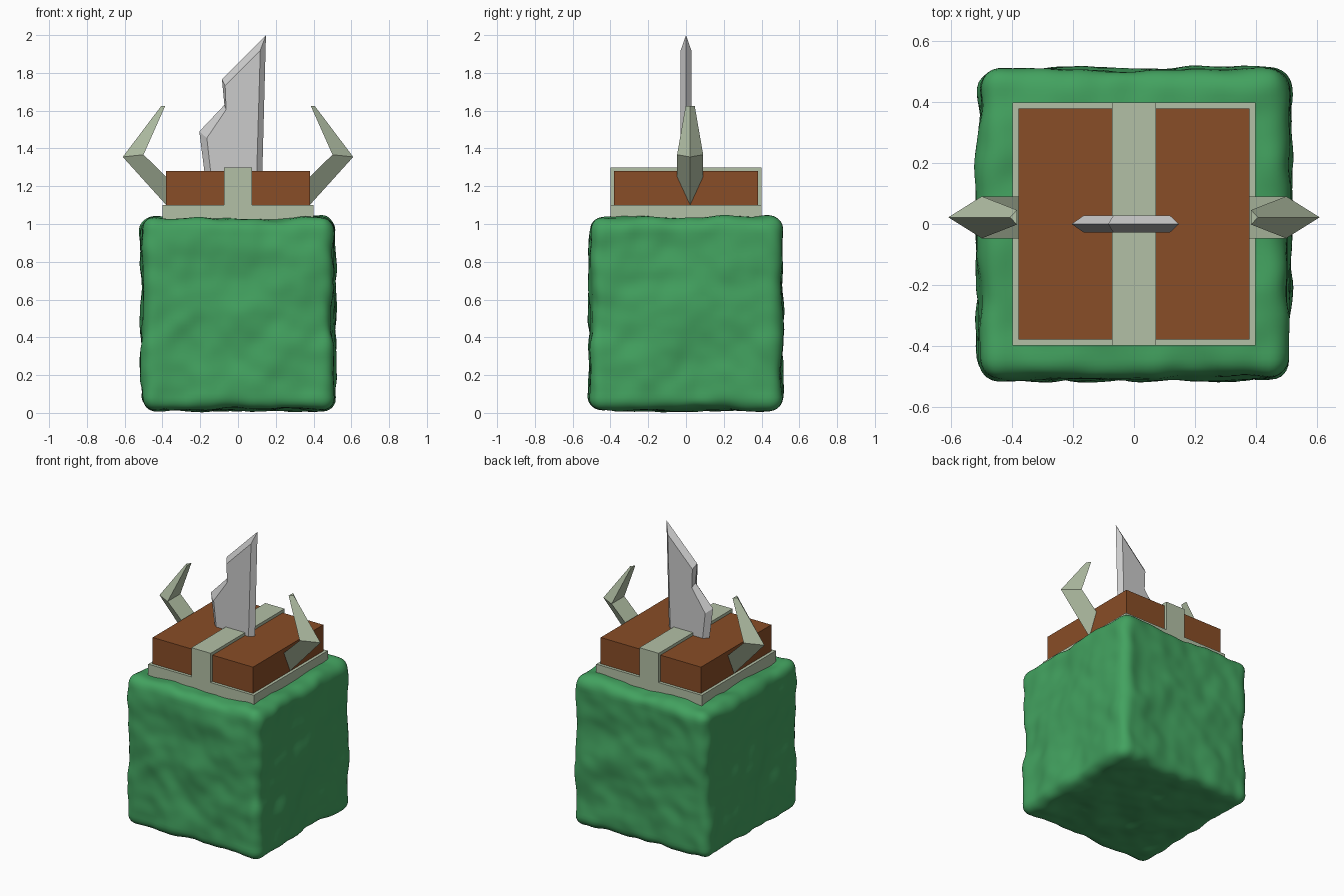
import bpy, bmesh
from mathutils import Vector, noise

if "Cube" in bpy.data.objects:
    bpy.data.objects.remove(bpy.data.objects["Cube"])


def material(name, rgb):
    mat = bpy.data.materials.new(name)
    mat.diffuse_color = (*rgb, 1)
    mat.use_nodes = True
    mat.node_tree.nodes["Principled BSDF"].inputs["Base Color"].default_value = mat.diffuse_color
    return mat


GREEN = material("green", (0.055, 0.36, 0.115))
LEATHER = material("leather", (0.25, 0.075, 0.02))
BONE = material("bone", (0.45, 0.53, 0.38))


def to_object(name, bm, mat=None):
    bmesh.ops.recalc_face_normals(bm, faces=bm.faces)
    mesh = bpy.data.meshes.new(name)
    bm.to_mesh(mesh)
    bm.free()
    obj = bpy.data.objects.new(name, mesh)
    bpy.context.collection.objects.link(obj)
    if mat:
        mesh.materials.append(mat)
    return obj


def box(name, lo, hi, mat):
    bm = bmesh.new()
    bmesh.ops.create_cube(bm, size=1)
    lo, hi = Vector(lo), Vector(hi)
    for v in bm.verts:
        v.co = (lo + hi) / 2 + v.co * (hi - lo)
    return to_object(name, bm, mat)


def loft(name, rings, mat=None):
    """Skin matching rings of points and cap both ends."""
    bm = bmesh.new()
    loops = [[bm.verts.new(p) for p in ring] for ring in rings]
    n = len(loops[0])
    for a, b in zip(loops, loops[1:]):
        for i in range(n):
            j = (i + 1) % n
            bm.faces.new((a[i], a[j], b[j], b[i]))
    bm.faces.new(loops[0])
    bm.faces.new(loops[-1])
    return to_object(name, bm, mat)


# Lumpy rounded cube body
HALF, ROUND = 0.507, 0.065
bm = bmesh.new()
bmesh.ops.create_cube(bm, size=2 * HALF)
bmesh.ops.subdivide_edges(bm, edges=bm.edges[:], cuts=47, use_grid_fill=True)
for v in bm.verts:
    lim = HALF - ROUND
    core = Vector([max(-lim, min(lim, c)) for c in v.co])
    out = (v.co - core).normalized()
    p = core + out * ROUND
    lump = noise.noise(p * 5 + Vector((3, 7, 1))) + 0.4 * noise.noise(p * 10)
    v.co = p + out * lump * 0.02 + Vector((0, 0, 0.525))
low = min(v.co.z for v in bm.verts)
for v in bm.verts:
    v.co.z -= low - 0.003
for f in bm.faces:
    f.smooth = True
to_object("body", bm, GREEN)

# Helmet: rim, leather cap and centre strap
box("helmet_rim", (-0.4, -0.4, 1.0), (0.4, 0.4, 1.1), BONE)
box("helmet_cap", (-0.38, -0.38, 1.05), (0.38, 0.38, 1.28), LEATHER)
box("helmet_strap", (-0.073, -0.4, 1.02), (0.073, 0.4, 1.3), BONE)

# Three-sided horns, bent outward then back in
# each station: inner x, inner z, outer x, outer z, half width
stations = [(0.375, 1.245, 0.375, 1.095, 0.069),
            (0.50, 1.367, 0.61, 1.355, 0.069),
            (0.385, 1.626, 0.407, 1.624, 0.024)]
for side, label in ((1, "right"), (-1, "left")):
    rings = [[(side * xi, 0.022 - w, zi), (side * xi, 0.022 + w, zi),
              (side * xo, 0.022, zo)] for xi, zi, xo, zo, w in stations]
    loft(f"horn_{label}", rings, BONE)

# Broken blade: flat faces with a bevelled edge all round
edge = [(0.127, 1.2), (0.148, 2.0), (-0.085, 1.765), (-0.072, 1.63),
        (-0.205, 1.49), (-0.168, 1.2)]
flat = [(0.097, 1.2), (0.118, 1.92), (-0.068, 1.732), (-0.063, 1.605),
        (-0.165, 1.455), (-0.136, 1.2)]
loft("blade", [[(x, -0.028, z) for x, z in flat],
               [(x, 0, z) for x, z in edge],
               [(x, 0.028, z) for x, z in flat]])
